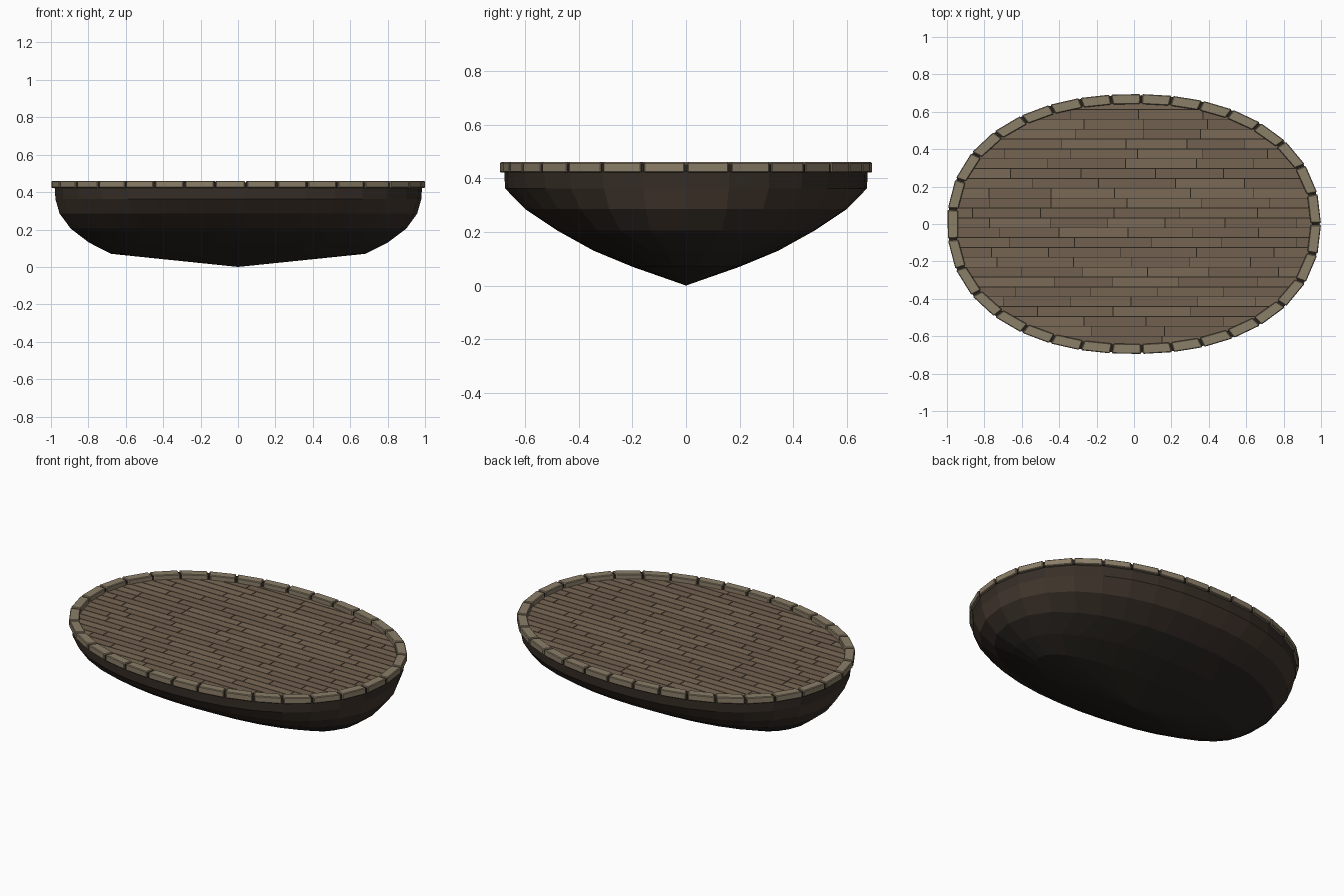
import bpy, math, random
from mathutils import Vector

if "Cube" in bpy.data.objects:
    bpy.data.objects.remove(bpy.data.objects["Cube"])

random.seed(4)
EXP = 2.2  # slightly squared-off oval


def material(name, rgb):
    m = bpy.data.materials.new(name)
    m.diffuse_color = (*rgb, 1)
    m.use_nodes = True
    m.node_tree.nodes["Principled BSDF"].inputs["Base Color"].default_value = m.diffuse_color
    return m


def make(name, verts, faces, mats, indices=None):
    me = bpy.data.meshes.new(name)
    me.from_pydata(verts, [], faces)
    for m in mats:
        me.materials.append(m)
    if indices:
        for p, i in zip(me.polygons, indices):
            p.material_index = i
    me.update()
    ob = bpy.data.objects.new(name, me)
    bpy.context.collection.objects.link(ob)
    return ob


def oval(t, rx, ry):
    c, s = math.cos(t), math.sin(t)
    return Vector((rx * math.copysign(abs(c) ** (2 / EXP), c),
                   ry * math.copysign(abs(s) ** (2 / EXP), s)))


def even_oval(n, rx, ry):
    """n points spaced evenly along the oval's length"""
    pts = [oval(2 * math.pi * i / 2000, rx, ry) for i in range(2001)]
    run = [0]
    for a, b in zip(pts, pts[1:]):
        run.append(run[-1] + (b - a).length)
    out, k = [], 0
    for i in range(n):
        while run[k] < run[-1] * i / n:
            k += 1
        out.append(pts[k])
    return out


def prism(verts, faces, outline, z0, z1):
    """append a closed prism over a counter-clockwise outline"""
    b, n = len(verts), len(outline)
    verts += [(p[0], p[1], z0) for p in outline] + [(p[0], p[1], z1) for p in outline]
    faces.append([b + i for i in reversed(range(n))])
    faces.append([b + n + i for i in range(n)])
    for i in range(n):
        j = (i + 1) % n
        faces.append([b + i, b + j, b + n + j, b + n + i])


hull_low = material("hull_low", (0.022, 0.018, 0.014))
hull_mid = material("hull_mid", (0.038, 0.027, 0.020))
hull_top = material("hull_top", (0.055, 0.038, 0.027))
seam = material("seam", (0.022, 0.017, 0.012))
woods = [material("plank_%d" % i, c) for i, c in enumerate(
    [(0.18, 0.13, 0.085), (0.165, 0.118, 0.077), (0.195, 0.142, 0.094)])]
rim_mat = material("rim_wood", (0.26, 0.21, 0.14))

# hull: oval rings (rx, ry, z) fanned to a point below
RINGS = [(0.68, 0.20, 0.07), (0.80, 0.345, 0.13), (0.90, 0.48, 0.205),
         (0.958, 0.60, 0.285), (0.98, 0.675, 0.362), (0.984, 0.678, 0.425)]
N = 33
verts, faces, idx = [(0, 0, 0)], [], []
for rx, ry, z in RINGS:
    verts += [(p.x, p.y, z) for p in (even_oval(N, rx, ry) if ry > 0.4 else
              [oval(2 * math.pi * i / N, rx, ry) for i in range(N)])]
for i in range(N):
    faces.append([0, 1 + (i + 1) % N, 1 + i])
    idx.append(0)
for r in range(len(RINGS) - 1):
    for i in range(N):
        a, b = 1 + r * N + i, 1 + r * N + (i + 1) % N
        faces.append([a, b, b + N, a + N])
        idx.append([0, 0, 1, 2, 1][r])
top = 1 + (len(RINGS) - 1) * N
faces.append(list(range(top, top + N)))
idx.append(3)
hull = make("hull", verts, faces, [hull_low, hull_mid, hull_top, seam], idx)
hull.data.materials[3] = seam

# deck: staggered planks cut to the oval
PITCH, GAP, RX, RY = 0.0527, 0.004, 0.955, 0.66


def half_width(y):
    return RX * max(0, 1 - abs(y / RY) ** EXP) ** (1 / EXP)


verts, faces, idx = [], [], []
row0 = -12
for r in range(row0, -row0 + 1):
    y0, y1 = r * PITCH + GAP / 2 - 0.02, (r + 1) * PITCH - GAP / 2 - 0.02
    y0, y1 = max(y0, -RY), min(y1, RY)
    if y1 - y0 < 0.005:
        continue
    w0, w1 = half_width(y0), half_width(y1)
    edge = min(w0, w1)
    cuts, x = [], -1 + random.uniform(0.1, 0.4)
    while x < edge - 0.04:
        if x > -edge + 0.04:
            cuts.append(x)
        x += random.uniform(0.3, 0.42)
    left = [(-w0, -w1)] + [(c + GAP / 2,) * 2 for c in cuts]
    right = [(c - GAP / 2,) * 2 for c in cuts] + [(w0, w1)]
    for (l0, l1), (r0, r1) in zip(left, right):
        start = len(faces)
        prism(verts, faces, [(l0, y0), (r0, y0), (r1, y1), (l1, y1)], 0.42, 0.432)
        idx += [random.randrange(3)] * (len(faces) - start)
make("deck_planks", verts, faces, woods, idx)

# rim: a ring of separate blocks with narrow joints over a dark core
outer, inner = even_oval(N, 1.0, 0.695), even_oval(N, 0.945, 0.642)
verts, faces = [], []
cv, cf = [], []
for i in range(N):
    j = (i + 1) % N
    o0, o1, i0, i1 = outer[i], outer[j], inner[i], inner[j]
    t = 0.035
    prism(verts, faces, [o0.lerp(o1, t), o0.lerp(o1, 1 - t),
                         i0.lerp(i1, 1 - t), i0.lerp(i1, t)], 0.422, 0.46)
    prism(cv, cf, [o0.lerp(i0, 0.12), o1.lerp(i1, 0.12),
                   i1.lerp(o1, 0.12), i0.lerp(o0, 0.12)], 0.424, 0.452)
blocks = make("rim_blocks", verts, faces, [rim_mat])
bev = blocks.modifiers.new("soft_edges", "BEVEL")
bev.width, bev.segments = 0.004, 1
make("rim_core", cv, cf, [seam])
